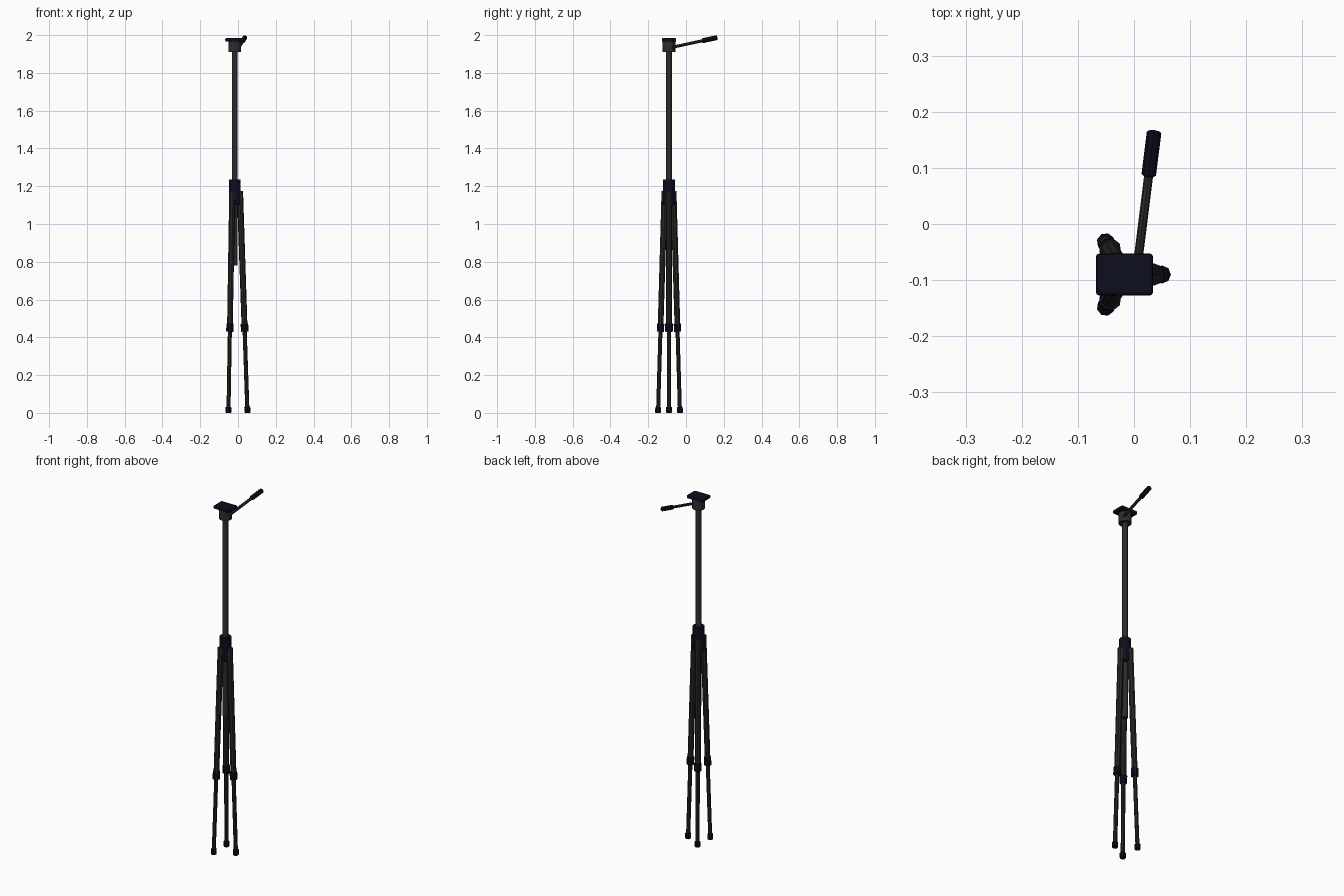
import bpy, math
from mathutils import Vector

if "Cube" in bpy.data.objects:
    bpy.data.objects.remove(bpy.data.objects["Cube"])


def material(name, rgb):
    m = bpy.data.materials.new(name)
    m.diffuse_color = (*rgb, 1)
    m.use_nodes = True
    m.node_tree.nodes["Principled BSDF"].inputs["Base Color"].default_value = m.diffuse_color
    return m


METAL = material("dark grey metal", (0.026, 0.026, 0.028))
LEG = material("charcoal leg", (0.020, 0.020, 0.019))
NAVY = material("navy black plastic", (0.004, 0.004, 0.013))
CX, CY = -0.017, -0.09  # column axis


def tube(name, a, b, r1, r2, mat, sides=8, bevel=0):
    """Flat-sided cylinder or cone between two points."""
    a, b = Vector(a), Vector(b)
    d = b - a
    bpy.ops.mesh.primitive_cone_add(vertices=sides, radius1=r1, radius2=r2,
                                    depth=d.length, location=(a + b) / 2)
    o = bpy.context.object
    o.name = name
    o.rotation_euler = d.to_track_quat('Z', 'Y').to_euler()
    o.data.materials.append(mat)
    if bevel:
        m = o.modifiers.new("edge", 'BEVEL')
        m.width, m.segments, m.limit_method = bevel, 1, 'ANGLE'
        m.angle_limit = math.radians(60)
    return o


# Centre column, hub sleeve and head
tube("centre_column", (CX, CY, 0.78), (CX, CY, 1.93), 0.015, 0.015, METAL, 12)
tube("hub_sleeve", (CX, CY, 1.10), (CX, CY, 1.235), 0.031, 0.031, NAVY, 12)
tube("head_body", (CX, CY, 1.91), (CX, CY, 1.97), 0.034, 0.034, METAL, 12)

# Camera plate with cut corners
bpy.ops.mesh.primitive_cube_add(size=1, location=(CX, CY, 1.975))
plate = bpy.context.object
plate.name = "top_plate"
plate.scale = (0.102, 0.075, 0.019)
bpy.ops.object.transform_apply(location=False, rotation=False, scale=True)
bev = plate.modifiers.new("edge", 'BEVEL')
bev.width, bev.segments = 0.006, 2
plate.data.materials.append(NAVY)

# Three legs, each with two sections, a clamp and a foot
for i in range(3):
    ang = math.radians(120 * i)

    def at(z):
        r = 0.067 - (0.067 - 0.027) * z / 1.18
        return (CX + r * math.cos(ang), CY + r * math.sin(ang), z)

    n = i + 1
    tube(f"upper_leg_{n}", at(0.45), at(1.175), 0.0155, 0.0165, LEG)
    tube(f"lower_leg_{n}", at(0.015), at(0.45), 0.011, 0.011, LEG)
    tube(f"leg_clamp_{n}", at(0.43), at(0.472), 0.020, 0.020, NAVY)
    tube(f"foot_{n}", at(0.0), at(0.032), 0.016, 0.016, NAVY, 8, 0.003)

# Pan handle with grip
start = Vector((0.004, CY, 1.932))
end = Vector((0.036, 0.165, 1.987))
grip = start.lerp(end, 0.69)
tube("handle_rod", start, grip, 0.008, 0.008, METAL)
tube("handle_grip", grip, end, 0.013, 0.013, NAVY, 8, 0.002)
